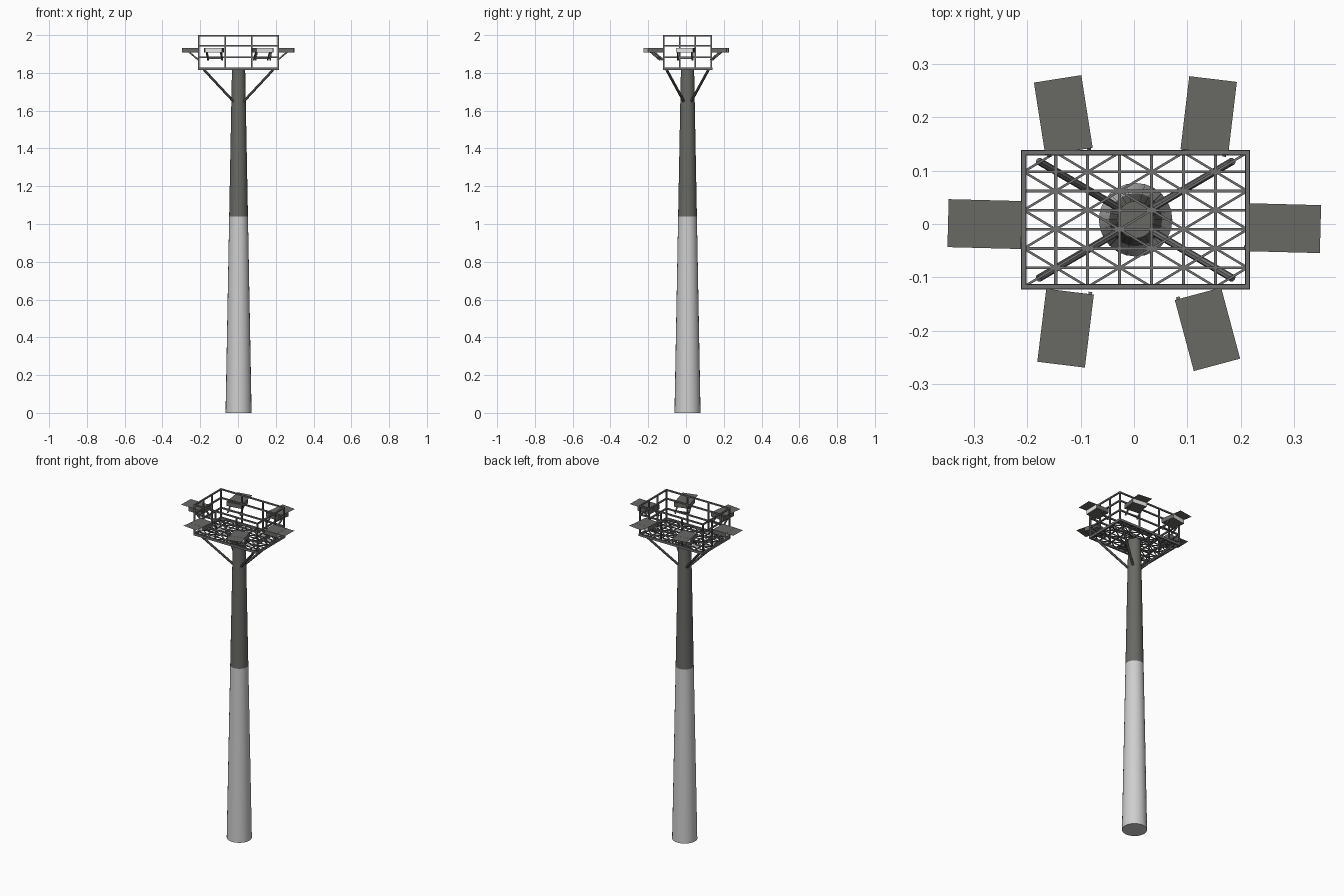
import bpy, bmesh, math
from mathutils import Vector, Matrix

if "Cube" in bpy.data.objects:
    bpy.data.objects.remove(bpy.data.objects["Cube"])

CX, CY = 0.003, 0.008          # tower axis
HX, HY, FZ = 0.21, 0.126, 1.822  # platform half sizes and floor height


def mat(name, r, g, b):
    m = bpy.data.materials.new(name)
    m.diffuse_color = (r, g, b, 1)
    m.use_nodes = True
    m.node_tree.nodes["Principled BSDF"].inputs["Base Color"].default_value = m.diffuse_color
    return m


LIGHT = mat("light grey paint", 0.62, 0.62, 0.62)
DARK = mat("dark grey paint", 0.14, 0.14, 0.13)
STEEL = mat("steel grey", 0.16, 0.16, 0.16)
GLASS = mat("lamp glass", 0.8, 0.8, 0.8)


def finish(name, bm, *mats):
    me = bpy.data.meshes.new(name)
    bm.normal_update()
    bm.to_mesh(me)
    bm.free()
    for m in mats:
        me.materials.append(m)
    ob = bpy.data.objects.new(name, me)
    bpy.context.collection.objects.link(ob)
    return ob


def bar(bm, a, b, w, h=None, sides=4):
    """Straight bar from a to b: rectangular, or round when sides > 4."""
    a, b = Vector(a), Vector(b)
    d = b - a
    z = d.normalized()
    up = Vector((0, 0, 1)) if abs(z.z) < 0.99 else Vector((0, 1, 0))
    x = up.cross(z).normalized()
    y = z.cross(x)
    rot = Matrix((x, y, z)).transposed().to_4x4()
    m = Matrix.Translation((a + b) / 2) @ rot
    if sides == 4:
        bmesh.ops.create_cube(bm, size=1, matrix=m @ Matrix.Diagonal((w, h or w, d.length, 1)))
    else:
        bmesh.ops.create_cone(bm, cap_ends=True, segments=sides, radius1=w / 2,
                              radius2=w / 2, depth=d.length, matrix=m)


def smooth(ob):
    bpy.ops.object.select_all(action='DESELECT')
    ob.select_set(True)
    bpy.context.view_layer.objects.active = ob
    bpy.ops.object.shade_smooth_by_angle(angle=math.radians(35))


# tapered pole in two painted sections
for name, z0, z1, r0, r1, m in (("lower_pole", 0, 1.04, 0.069, 0.0497, LIGHT),
                                ("upper_pole", 1.04, 1.82, 0.0497, 0.035, DARK)):
    bm = bmesh.new()
    bmesh.ops.create_cone(bm, cap_ends=True, segments=24, radius1=r0, radius2=r1, depth=z1 - z0,
                          matrix=Matrix.Translation((CX, CY, (z0 + z1) / 2)))
    smooth(finish(name, bm, m))

# diagonal struts under the platform
bm = bmesh.new()
for sx in (-1, 1):
    for sy in (-1, 1):
        bar(bm, (CX + sx * 0.028, CY + sy * 0.02, 1.65),
            (CX + sx * 0.182, CY + sy * 0.11, 1.815), 0.014, sides=8)
smooth(finish("platform_struts", bm, STEEL))

# floor frame
bm = bmesh.new()
for s in (-1, 1):
    bar(bm, (CX - HX - 0.005, CY + s * HY, FZ), (CX + HX + 0.005, CY + s * HY, FZ), 0.01, 0.014)
    bar(bm, (CX + s * HX, CY - HY, FZ), (CX + s * HX, CY + HY, FZ), 0.01, 0.014)
finish("floor_frame", bm, STEEL)

# floor grating: straight bars with alternating diagonals
bm = bmesh.new()
N = 7
xs = [CX - HX + 2 * HX * i / N for i in range(N + 1)]
ys = [CY - HY + 2 * HY * i / N for i in range(N + 1)]
for i in range(1, N):
    bar(bm, (xs[i], ys[0], FZ), (xs[i], ys[N], FZ), 0.006)
    bar(bm, (xs[0], ys[i], FZ), (xs[N], ys[i], FZ), 0.005)
for i in range(N):
    for j in range(N):
        k = (i + j) % 2
        bar(bm, (xs[i], ys[j + k], FZ), (xs[i + 1], ys[j + 1 - k], FZ), 0.0045)
finish("floor_grating", bm, STEEL)

# railing: four posts per side, three rails
bm = bmesh.new()
T = 0.008
for i in range(4):
    f = -1 + 2 * i / 3
    for s in (-1, 1):
        bar(bm, (CX + f * HX, CY + s * HY, FZ), (CX + f * HX, CY + s * HY, 2.0), T)
        if 0 < i < 3:
            bar(bm, (CX + s * HX, CY + f * HY, FZ), (CX + s * HX, CY + f * HY, 2.0), T)
for z in (1.884, 1.944, 1.996):
    for s in (-1, 1):
        bar(bm, (CX - HX, CY + s * HY, z), (CX + HX, CY + s * HY, z), T)
        bar(bm, (CX + s * HX, CY - HY, z), (CX + s * HX, CY + HY, z), T)
finish("railing", bm, STEEL)


# floodlights: body with glass front, flat hood and bracket (local +x points outward)
def floodlight(name, x, y, angle):
    place = Matrix.Translation((x, y, 0)) @ Matrix.Rotation(math.radians(angle), 4, 'Z')
    W = 0.09
    bm = bmesh.new()
    bar(bm, (0, 0, 1.92), (0.085, 0, 1.92), W, 0.025)
    bm.normal_update()
    for f in bm.faces:
        f.material_index = 1 if f.normal.x > 0.9 else 0
    hood = [bm.verts.new(p) for p in ((0.085, -W / 2, 1.932), (0.138, -W / 2, 1.932),
                                      (0.138, W / 2, 1.932), (0.085, W / 2, 1.932))]
    bm.faces.new(hood)
    finish(name, bm, DARK, GLASS).matrix_world = place
    bm = bmesh.new()
    for s in (-1, 1):
        bar(bm, (-0.002, s * 0.038, 1.868), (0.048, s * 0.038, 1.91), 0.007)
    bar(bm, (0.008, -0.038, 1.878), (0.008, 0.038, 1.878), 0.007)
    finish(name + "_bracket", bm, STEEL).matrix_world = place


for name, x, y, a in (("right", 0.212, -0.006, -1.5), ("left", -0.211, -0.002, 178.5),
                      ("back_right", 0.132, 0.135, 83.2), ("back_left", -0.122, 0.136, 98.9),
                      ("front_left", -0.12, -0.127, 263), ("front_right", 0.12, -0.131, 285)):
    floodlight(name + "_floodlight", x, y, a)
